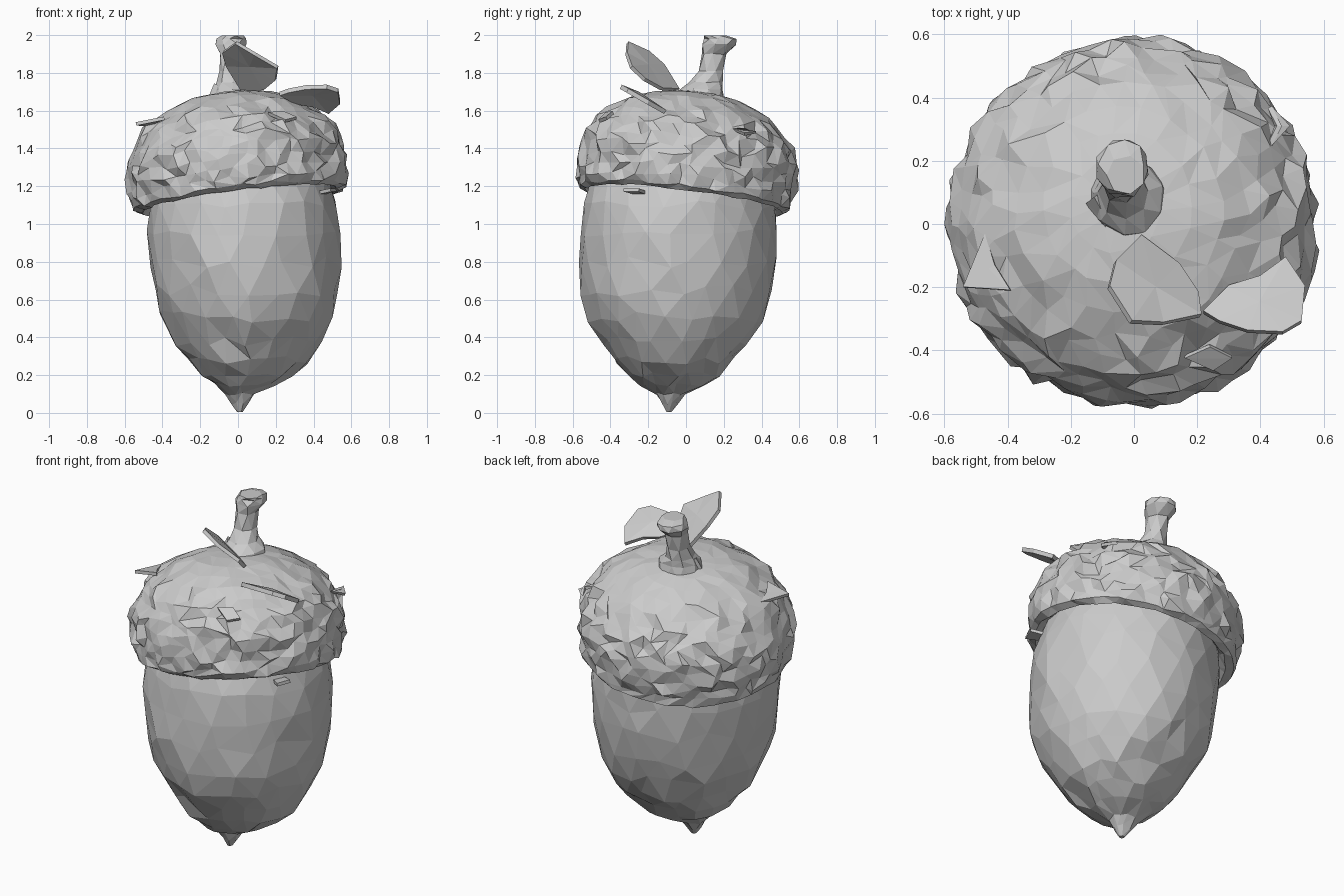
import bpy, bmesh, math, random
from mathutils import Vector, Matrix

random.seed(11)


def finish(name, bm):
    bmesh.ops.recalc_face_normals(bm, faces=bm.faces)
    mesh = bpy.data.meshes.new(name)
    bm.to_mesh(mesh)
    bm.free()
    obj = bpy.data.objects.new(name, mesh)
    bpy.context.collection.objects.link(obj)
    return obj


def bridge(bm, a, b, oa, ob):
    """Triangle strip between two closed rings that may differ in vertex count."""
    na, nb, i, j = len(a), len(b), 0, 0
    while i < na or j < nb:
        if j >= nb or (i < na and (i + 1 + oa) / na <= (j + 1 + ob) / nb):
            bm.faces.new((a[i % na], a[(i + 1) % na], b[j % nb]))
            i += 1
        else:
            bm.faces.new((a[i % na], b[(j + 1) % nb], b[j % nb]))
            j += 1


def loft(name, rings, frame=Matrix(), twist=0.2, z_jitter=0.9):
    """rings: (z, centre x, centre y, radius x, radius y, sides, jitter)"""
    bm = bmesh.new()
    loops = []
    for k, (z, cx, cy, rx, ry, n, jit) in enumerate(rings):
        off = 0.5 * (k % 2)
        loop = []
        for i in range(n):
            shift = random.uniform(-twist, twist) if jit else 0
            t = 2 * math.pi * (i + off + shift) / n
            d = random.uniform(-jit, jit)
            p = Vector((cx + (rx + d) * math.cos(t), cy + (ry + d) * math.sin(t),
                        z + random.uniform(-jit, jit) * z_jitter))
            loop.append(bm.verts.new(frame @ p))
        loops.append((loop, off))
    for (a, oa), (b, ob) in zip(loops, loops[1:]):
        bridge(bm, a, b, oa, ob)
    bm.faces.new(loops[0][0])
    bm.faces.new(loops[-1][0])
    return finish(name, bm)


def flake(name, pts, thick=0.014, bulge=0.0):
    """Thin leaf-like plate fanned from its middle."""
    bm = bmesh.new()
    vs = [bm.verts.new(p) for p in pts]
    mid = sum((v.co for v in vs), Vector()) / len(vs)
    c = bm.verts.new(mid + Vector((0, 0, bulge)))
    for a, b in zip(vs, vs[1:] + vs[:1]):
        bm.faces.new((a, b, c))
    obj = finish(name, bm)
    mod = obj.modifiers.new("thickness", "SOLIDIFY")
    mod.thickness = thick
    mod.offset = 0
    return obj


# Nut body with pointed tip
loft("nut", [
    (0.005, 0.01, -0.09, 0.015, 0.015, 6, 0),
    (0.05, 0.01, -0.085, 0.045, 0.045, 8, 0.002),
    (0.10, 0.01, -0.08, 0.078, 0.078, 10, 0.002),
    (0.15, 0.03, -0.07, 0.165, 0.175, 14, 0.003),
    (0.20, 0.045, -0.065, 0.24, 0.24, 16, 0.004),
    (0.28, 0.05, -0.065, 0.318, 0.318, 18, 0.006),
    (0.38, 0.055, -0.05, 0.388, 0.388, 20, 0.007),
    (0.51, 0.042, -0.055, 0.455, 0.46, 20, 0.009),
    (0.65, 0.045, -0.052, 0.49, 0.498, 20, 0.01),
    (0.80, 0.035, -0.045, 0.506, 0.523, 20, 0.01),
    (0.95, 0.03, -0.04, 0.507, 0.525, 20, 0.008),
    (1.10, 0.025, -0.035, 0.496, 0.51, 20, 0.006),
    (1.24, 0.02, -0.03, 0.46, 0.47, 20, 0),
], twist=0.3, z_jitter=4)

# Tilted scaly cap: (height above rim, radius, sides, jitter)
tilt = Vector((0, 0, 1)).rotation_difference(Vector((-0.12, 0.12, 1))).to_matrix().to_4x4()
cap_frame = Matrix.Translation((0.012, -0.012, 1.13)) @ tilt
cap_profile = [
    (0.10, 0.43, 36, 0), (0.03, 0.485, 40, 0.004), (-0.01, 0.525, 46, 0.006),
    (0.007, 0.562, 48, 0.011), (0.055, 0.573, 50, 0.02), (0.11, 0.58, 50, 0.022),
    (0.165, 0.581, 50, 0.022), (0.22, 0.577, 50, 0.022), (0.275, 0.563, 48, 0.022),
    (0.325, 0.536, 46, 0.022), (0.375, 0.501, 42, 0.02), (0.42, 0.458, 38, 0.018),
    (0.465, 0.402, 32, 0.015), (0.51, 0.33, 25, 0.01), (0.543, 0.24, 20, 0.006),
    (0.563, 0.15, 14, 0.004), (0.572, 0.06, 8, 0),
]
loft("cap", [(h, 0, 0, r, r, n, j) for h, r, n, j in cap_profile], cap_frame, 0.35, 1.0)

# Bent stem with flared foot and cut end
loft("stem", [
    (1.63, -0.02, 0.08, 0.13, 0.13, 9, 0),
    (1.71, -0.02, 0.083, 0.115, 0.118, 9, 0.006),
    (1.75, -0.035, 0.105, 0.08, 0.09, 8, 0.004),
    (1.81, -0.04, 0.13, 0.06, 0.068, 7, 0.003),
    (1.90, -0.042, 0.148, 0.058, 0.066, 7, 0.003),
    (1.95, -0.035, 0.178, 0.085, 0.093, 8, 0.006),
    (1.98, -0.035, 0.18, 0.08, 0.088, 8, 0.003),
    (1.997, -0.025, 0.155, 0.062, 0.062, 7, 0),
])

# Two leaves on the cap
flake("upright_leaf", [
    (0.02, -0.04, 1.71), (0.14, -0.13, 1.715), (0.20, -0.22, 1.765), (0.21, -0.29, 1.83),
    (0.09, -0.315, 1.90), (-0.01, -0.31, 1.96), (-0.08, -0.20, 1.91), (-0.06, -0.12, 1.84),
], 0.02, 0.01)
leaf_outline = [(0.22, -0.28), (0.30, -0.20), (0.40, -0.17), (0.48, -0.11), (0.54, -0.20),
                (0.53, -0.31), (0.47, -0.345), (0.36, -0.34), (0.27, -0.31)]
flake("side_leaf", [(x, y, 1.53 - 0.57 * y) for x, y in leaf_outline], 0.024, 0.015)

# Loose scale chips on the cap, rim and stem foot
chips = [
    [(-0.47, -0.03, 1.525), (-0.44, -0.13, 1.54), (-0.39, -0.21, 1.56), (-0.54, -0.20, 1.53)],
    [(0.16, -0.42, 1.585), (0.24, -0.385, 1.59), (0.31, -0.42, 1.56), (0.25, -0.46, 1.545)],
    [(0.43, 0.25, 1.50), (0.46, 0.31, 1.505), (0.43, 0.37, 1.485), (0.49, 0.31, 1.475)],
    [(-0.12, -0.50, 1.05), (-0.06, -0.51, 1.12), (-0.02, -0.50, 1.16), (-0.10, -0.50, 1.14)],
    [(0.49, -0.33, 1.18), (0.42, -0.27, 1.165), (0.45, -0.21, 1.165), (0.52, -0.25, 1.18)],
    [(-0.09, -0.03, 1.66), (-0.08, 0.02, 1.72), (-0.12, 0.09, 1.74), (-0.145, 0.07, 1.68)],
]
for i, pts in enumerate(chips):
    flake(f"scale_chip_{i + 1}", pts, 0.018)
